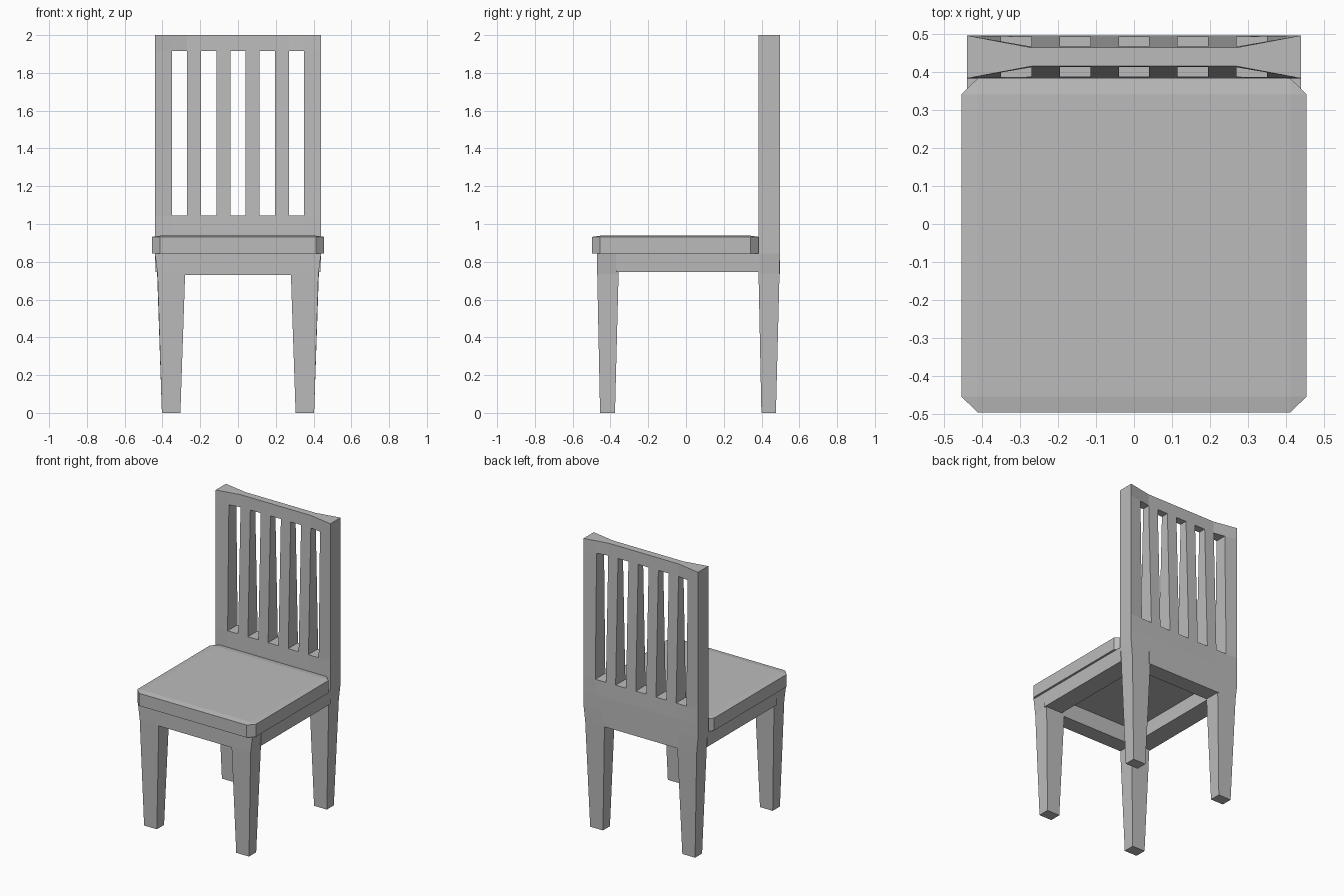
import bpy
import bmesh

cube = bpy.data.objects.get("Cube")
if cube:
    bpy.data.objects.remove(cube, do_unlink=True)

grey = bpy.data.materials.new("plain_grey")
grey.use_nodes = True
grey.diffuse_color = (0.5, 0.5, 0.5, 1)
grey.node_tree.nodes["Principled BSDF"].inputs["Base Color"].default_value = grey.diffuse_color


def finish(name, bm, mirror=False):
    """Turn a bmesh into a flat shaded object, optionally mirrored across x."""
    bmesh.ops.recalc_face_normals(bm, faces=bm.faces)
    mesh = bpy.data.meshes.new(name)
    bm.to_mesh(mesh)
    bm.free()
    mesh.materials.append(grey)
    obj = bpy.data.objects.new(name, mesh)
    bpy.context.collection.objects.link(obj)
    if mirror:
        obj.modifiers.new("mirror", "MIRROR").use_clip = False
    return obj


def loft(name, sections, mirror=False):
    """Join rectangles (x0, x1, y0, y1, z) into a capped solid."""
    bm = bmesh.new()
    rings = [[bm.verts.new(p) for p in ((x0, y0, z), (x1, y0, z), (x1, y1, z), (x0, y1, z))]
             for x0, x1, y0, y1, z in sections]
    bm.faces.new(rings[0])
    bm.faces.new(rings[-1])
    for low, high in zip(rings, rings[1:]):
        for i in range(4):
            j = (i + 1) % 4
            bm.faces.new((low[i], low[j], high[j], high[i]))
    return finish(name, bm, mirror)


# Seat: slab with clipped corners and a slightly raised middle
def build_seat():
    bm = bmesh.new()
    x_out, x_in = 0.455, 0.412
    front, back, cut = -0.497, 0.384, 0.042
    for z in (0.845, 0.932):
        for s in (-1, 1):
            for x, y in ((x_in, front), (x_out, front + cut), (x_out, back - cut), (x_in, back)):
                bm.verts.new((s * x, y, z))
    for s in (-1, 1):
        for y in (front + cut, back - cut):
            bm.verts.new((s * x_in, y, 0.938))
    bmesh.ops.convex_hull(bm, input=bm.verts)
    return finish("seat", bm)


# Backrest: slotted panel whose middle thins toward the top
def build_backrest():
    bm = bmesh.new()
    xs = [-0.44]
    for i in range(5):
        centre = (i - 2) * 0.155
        xs += [centre - 0.04, centre + 0.04]
    xs.append(0.44)
    zs = [0.845, 0.94, 1.045, 1.915, 2.0]
    cache = {}

    def vert(i, k, side):
        if (i, k, side) not in cache:
            x, z = xs[i], zs[k]
            rise = max(0, (z - zs[1]) / (zs[-1] - zs[1]))
            inset = 0.032 * rise * min(1, (0.44 - abs(x)) / 0.17)
            y = 0.497 - inset if side else 0.384 + inset
            cache[i, k, side] = bm.verts.new((x, y, z))
        return cache[i, k, side]

    def solid(i, k):
        inside = 0 <= i < len(xs) - 1 and 0 <= k < len(zs) - 1
        return inside and not (k == 2 and i % 2 == 1)

    for i in range(len(xs) - 1):
        for k in range(len(zs) - 1):
            if not solid(i, k):
                continue
            loop = [(i, k), (i + 1, k), (i + 1, k + 1), (i, k + 1)]
            for side in (0, 1):
                bm.faces.new([vert(a, b, side) for a, b in loop])
            neighbours = [(i, k - 1), (i + 1, k), (i, k + 1), (i - 1, k)]
            for n, other in enumerate(neighbours):
                if not solid(*other):
                    a, b = loop[n], loop[(n + 1) % 4]
                    bm.faces.new((vert(*a, 0), vert(*b, 0), vert(*b, 1), vert(*a, 1)))
    return finish("backrest", bm)


build_seat()
build_backrest()

# Tapered legs, flaring out where they meet the frame
loft("front_legs", [(0.305, 0.403, -0.455, -0.376, 0),
                    (0.28, 0.426, -0.47, -0.357, 0.735),
                    (0.28, 0.44, -0.47, -0.357, 0.845)], mirror=True)
loft("back_legs", [(0.305, 0.403, 0.399, 0.476, 0),
                   (0.28, 0.428, 0.384, 0.495, 0.735),
                   (0.28, 0.44, 0.384, 0.497, 0.845)], mirror=True)

# Rails under the seat, leaving an open well between them
loft("front_rail", [(-0.29, 0.29, -0.47, -0.36, z) for z in (0.73, 0.845)])
loft("back_rail", [(-0.29, 0.29, 0.384, 0.497, z) for z in (0.735, 0.845)])
loft("side_rails", [(0.3, 0.436, -0.37, 0.39, 0.745),
                    (0.3, 0.44, -0.37, 0.39, 0.845)], mirror=True)
